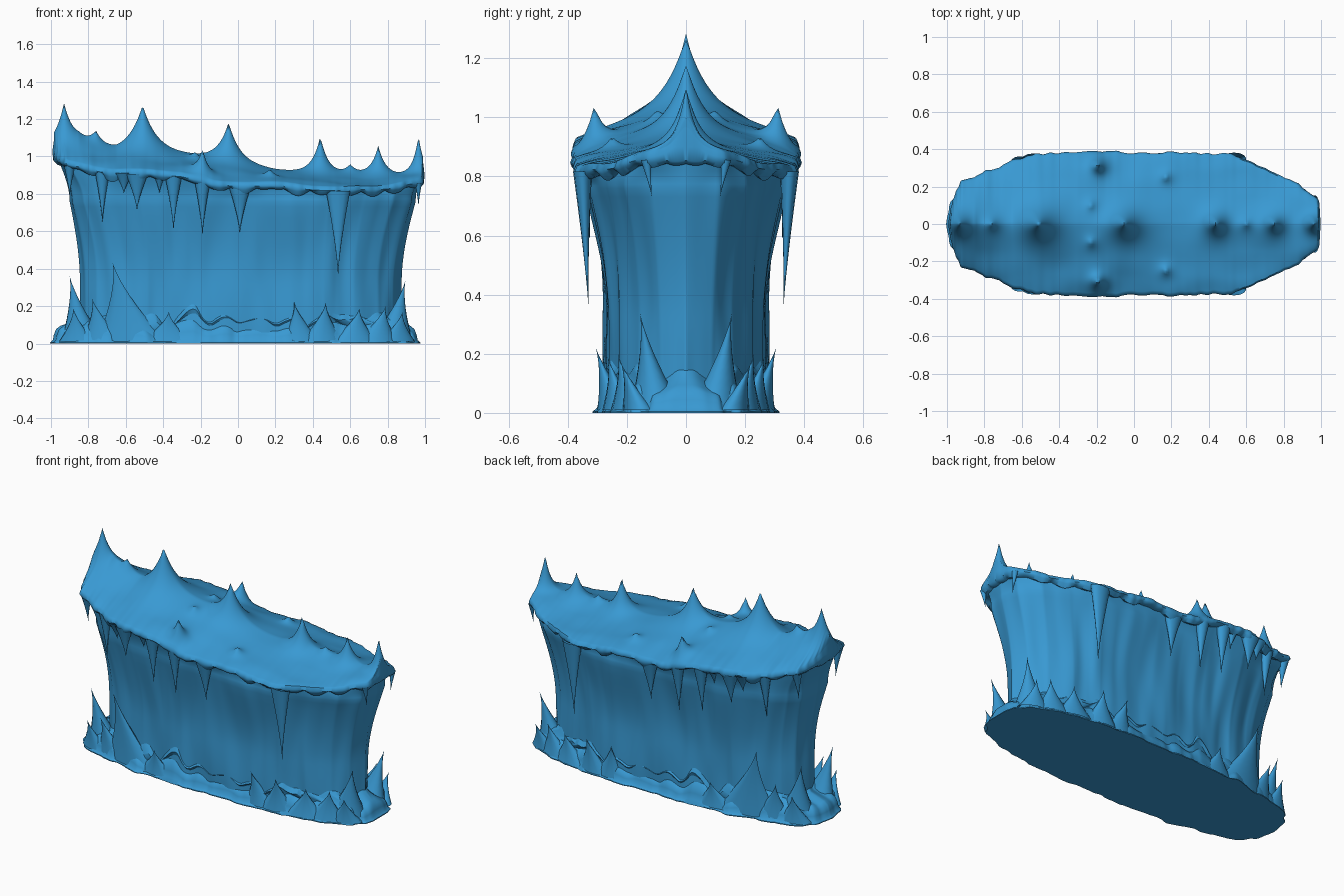
import bpy, bmesh, math
from mathutils import Vector, noise

if "Cube" in bpy.data.objects:
    bpy.data.objects.remove(bpy.data.objects["Cube"])

mat = bpy.data.materials.new("glacier blue")
mat.diffuse_color = (0.04, 0.32, 0.65, 1)
mat.use_nodes = True
mat.node_tree.nodes["Principled BSDF"].inputs["Base Color"].default_value = mat.diffuse_color
N = 260


def lerp(table, x):
    """Piecewise linear lookup in [(x, value), ...]"""
    if x <= table[0][0]:
        return table[0][1]
    for (a, va), (b, vb) in zip(table, table[1:]):
        if x <= b:
            return va + (vb - va) * (x - a) / (b - a)
    return table[-1][1]


def nz(x, y, z=0.0):
    return noise.noise(Vector((x, y, z)))


# Matching half outlines (y >= 0), from left end to right end
RIM = [(-.985, 0), (-.96, .15), (-.92, .225), (-.74, .285), (-.57, .365), (-.2, .38), (.3, .37), (.52, .37), (.72, .28), (.86, .215), (.98, .13), (.99, 0)]
UPPER = [(-.9, 0), (-.88, .125), (-.83, .195), (-.7, .25), (-.52, .3), (-.2, .325), (.28, .33), (.49, .325), (.68, .27), (.83, .21), (.925, .11), (.95, 0)]
MID = [(-.845, 0), (-.815, .095), (-.755, .15), (-.63, .205), (-.48, .24), (-.2, .265), (.28, .27), (.46, .26), (.62, .22), (.75, .16), (.83, .09), (.875, 0)]
FOOT = [(-.985, 0), (-.96, .12), (-.91, .18), (-.75, .225), (-.57, .265), (-.2, .29), (.28, .29), (.5, .275), (.7, .24), (.88, .18), (.945, .12), (.955, 0)]
RIDGE = [(-1, 1.05), (-.85, 1.08), (-.65, 1.02), (-.5, 1.03), (-.3, 1.01), (-.1, .98), (.2, .93), (.5, .9), (.85, .9), (1, .91)]
EDGE = [(-1, 1.02), (-.9, .98), (-.75, .95), (-.5, .935), (-.3, .92), (-.15, .875), (.3, .865), (.55, .845), (.8, .86), (1, .89)]
# Peaks on the cap: x, y, height, spread
PEAKS = [(-.93, 0, .22, .05), (-.76, 0, .07, .04), (-.51, 0, .245, .075), (-.05, 0, .21, .06), (.44, 0, .2, .045),
         (.6, 0, .05, .04), (.75, 0, .155, .04), (.965, 0, .2, .03),
         (-.19, .31, .14, .035), (-.23, .1, .04, .03), (.17, .25, .05, .03)]

# Sample parameters evenly by length along the rim; S is that length
cum = [0]
for a, b in zip(RIM, RIM[1:]):
    cum.append(cum[-1] + math.dist(a, b))
S = [cum[-1] * i / N for i in range(N + 1)]
PARAMS = [lerp([(c, k) for k, c in enumerate(cum)], s) for s in S]


def fade(s):
    return min(1, s * 8, (cum[-1] - s) * 8)


def outline(ctrl, p, grow=0.0):
    k = min(int(p), len(ctrl) - 2)
    f = p - k
    x = ctrl[k][0] * (1 - f) + ctrl[k + 1][0] * f
    y = ctrl[k][1] * (1 - f) + ctrl[k + 1][1] * f
    d = Vector((x * abs(x) ** 5, y * 3)).normalized()
    return Vector((x + d.x * grow, max(0, y + d.y * grow) if 0 < p < len(ctrl) - 1 else 0))


def finish(bm, name, angle):
    me = bpy.data.meshes.new(name)
    bm.to_mesh(me)
    bm.free()
    ob = bpy.data.objects.new(name, me)
    bpy.context.collection.objects.link(ob)
    me.materials.append(mat)
    m = ob.modifiers.new("mirror", 'MIRROR')
    m.use_axis = (False, True, False)
    m.merge_threshold = .0005
    bpy.ops.object.select_all(action='DESELECT')
    ob.select_set(True)
    bpy.context.view_layer.objects.active = ob
    bpy.ops.object.shade_smooth_by_angle(angle=math.radians(angle))


def loft(name, rings, angle=50):
    bm = bmesh.new()
    vs = [[bm.verts.new(p) for p in r] for r in rings]
    for r, q in zip(vs, vs[1:]):
        for i in range(N):
            bm.faces.new((r[i], r[i + 1], q[i + 1], q[i]))
    finish(bm, name, angle)


# Cap: peaked top, thin rounded rim and undercut lip
def rim_point(p, s, grow=0.0):
    return outline(RIM, p, grow + (.02 * nz(s * 9, 3) + .008 * nz(s * 25, 5)) * fade(s))


def top_height(x, y, t):
    z = lerp(EDGE, x) + (lerp(RIDGE, x) - lerp(EDGE, x)) * (1 - t ** 1.1)
    z += .015 * nz(x * 5, y * 7, 2) * t - .01 * t ** 6
    return z + sum(h * math.exp(-math.hypot(x - px, y - py) / s) for px, py, h, s in PEAKS)


cap = []
for j in range(29):
    t = j / 28
    ring = []
    for p, s in zip(PARAMS, S):
        q = rim_point(p, s)
        ring.append((q.x, q.y * t, top_height(q.x, q.y * t, t)))
    cap.append(ring)
for grow, dz, wave in [(.008, .02, 0), (.003, .033, .02), (-.015, .04, .04), (-.055, .035, .01)]:
    ring = []
    for p, s, c in zip(PARAMS, S, cap[28]):
        q = rim_point(p, s, grow)
        base = lerp(EDGE, q.x) if dz > .03 else min(c[2], lerp(EDGE, q.x) + .03)
        ring.append((q.x, q.y, base - dz - wave * abs(nz(s * 7, 8)) * 1.5))
    cap.append(ring)
loft("ice_cap", cap)

# Wall: waisted sides with broad flutes and keeled ends
wall = []
for j in range(31):
    f = j / 30
    ring = []
    for p, s in zip(PARAMS, S):
        flute = .02 * nz(s * 4.5, f * 1.6, 5) + .009 * nz(s * 10, f * 2, 9)
        flute *= fade(s) * min(1, .2 + f * 3)
        a, b, c = outline(RIM, p, -.03), outline(UPPER, p, flute), outline(MID, p, flute)
        if f < .2:
            q, z = a.lerp(b, math.sin(f / .2 * math.pi / 2)), (lerp(EDGE, a.x) - .035) * (1 - f / .2) + .76 * f / .2
        else:
            g = (f - .2) / .8
            q = b.lerp(c, math.sin(min(1, g * 1.6) * math.pi / 2))
            z = .76 - .7 * g
        ring.append((q.x, q.y, z))
    wall.append(ring)
loft("ice_wall", wall)

# Base: lumpy drift around the foot with a closed flat bottom
base = []
for src, grow, h in [(MID, -.02, 1.9), (MID, .012, 1.4), (FOOT, -.035, 1.05), (FOOT, -.012, .85), (FOOT, 0, .5), (FOOT, .005, .2), (FOOT, .02, .06), (FOOT, .02, 0), (None, .02, 0)]:
    ring = []
    for p, s in zip(PARAMS, S):
        q = outline(src or FOOT, p, grow + (.025 * nz(s * 8, 4) + .01 * nz(s * 18, 1)) * fade(s) * (src is not MID))
        lump = .09 + (.06 * nz(s * 6, 6) + .015 * nz(s * 13, 2)) * fade(s)
        ring.append((q.x, q.y if src else 0, max(.04, lump) * h))
    base.append(ring)
loft("base_drift", base, 45)


def spike(bm, root, tip, rx, ry, power, rot=0.0, sides=12, steps=9):
    """Tapered spike from root to tip; power above 1 makes it flare at the root"""
    root, tip = Vector(root), Vector(tip)
    prev = None
    turn = 1 if tip.z > root.z else -1
    for k in range(steps):
        u = k / steps
        c = root.lerp(tip, u)
        r = (1 - u) ** power
        ring = []
        for i in range(sides):
            a = math.tau * i / sides * turn
            dx, dy = rx * r * math.cos(a), ry * r * math.sin(a)
            ring.append(bm.verts.new((c.x + dx * math.cos(rot) - dy * math.sin(rot),
                                      c.y + dx * math.sin(rot) + dy * math.cos(rot), c.z)))
        if prev:
            for i in range(sides):
                n = (i + 1) % sides
                bm.faces.new((prev[i], prev[n], ring[n], ring[i]))
        prev = ring
    end = bm.verts.new(tip)
    for i in range(sides):
        bm.faces.new((prev[i], prev[(i + 1) % sides], end))


# Icicles hanging from the rim: x, y, tip height, width
bm = bmesh.new()
for x, y, z, w in [(-.9, .2, .78, .03), (-.725, .265, .64, .04), (-.61, .33, .8, .05), (-.54, .345, .71, .06), (-.345, .35, .6, .045),
                   (-.19, .355, .57, .04), (.01, .345, .59, .06), (.535, .35, .36, .065), (-.42, .34, .8, .03), (.965, .135, .73, .018)]:
    spike(bm, (x, y, lerp(EDGE, x) - .03), (x, y - .02, z), w, min(w, .032), 1.35)
finish(bm, "icicles", 60)

# Crystals growing around the foot: root x, y, tip x, y, z, width, depth
bm = bmesh.new()
for x, y, tx, ty, tz, w, d in [(-.83, .1, -.9, .155, .36, .12, .09), (.82, .1, .895, .155, .335, .12, .09), (-.86, .16, -.88, .22, .19, .1, .05),
                               (.85, .16, .88, .22, .17, .1, .05), (-.57, .21, -.67, .265, .43, .19, .06), (-.72, .18, -.78, .235, .24, .12, .06),
                               (-.38, .24, -.37, .295, .17, .14, .05), (.34, .24, .3, .305, .22, .11, .06),
                               (.45, .24, .47, .305, .22, .12, .06), (.62, .22, .65, .265, .19, .13, .06), (.74, .19, .79, .23, .2, .12, .06)]:
    spike(bm, (x, y, .01), (tx, ty, tz), w, d, 1.5, rot=-.3 * x)
finish(bm, "foot_crystals", 60)
